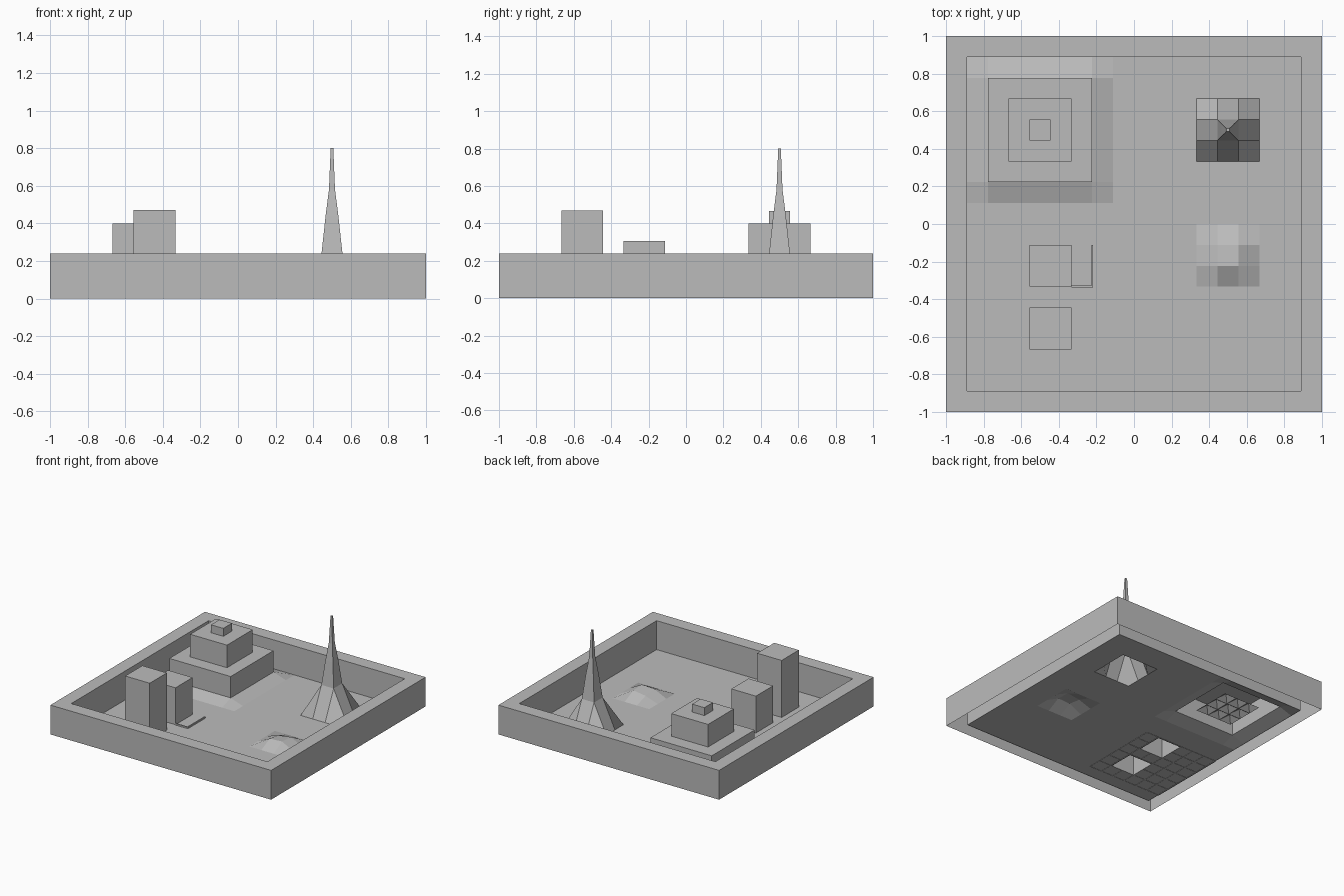
import bpy, bmesh

cube = bpy.data.objects.get("Cube")
if cube:
    bpy.data.objects.remove(cube, do_unlink=True)

C = 1 / 9            # grid cell size
RIM = 0.24           # height of the surrounding frame

grey = bpy.data.materials.new("stone_grey")
grey.use_nodes = True
grey.diffuse_color = (0.5, 0.5, 0.5, 1)
grey.node_tree.nodes["Principled BSDF"].inputs["Base Color"].default_value = (0.5, 0.5, 0.5, 1)


def finish(name, bm):
    mesh = bpy.data.meshes.new(name)
    bm.to_mesh(mesh)
    bm.free()
    mesh.materials.append(grey)
    obj = bpy.data.objects.new(name, mesh)
    bpy.context.collection.objects.link(obj)
    return obj


def square_stack(name, cx, cy, rings, cap=True):
    """Skin square rings of (half width, height), open at the first ring."""
    bm = bmesh.new()
    loops = []
    for half, z in rings:
        loops.append([bm.verts.new((cx + sx * half, cy + sy * half, z))
                      for sx, sy in ((-1, -1), (1, -1), (1, 1), (-1, 1))])
    for low, high in zip(loops, loops[1:]):
        for i in range(4):
            j = (i + 1) % 4
            bm.faces.new((low[i], low[j], high[j], high[i]))
    if cap:
        bm.faces.new(loops[-1])
    return finish(name, bm)


def slab(name, x0, x1, y0, y1, z0, z1):
    bm = bmesh.new()
    bmesh.ops.create_cube(bm, size=1)
    for v in bm.verts:
        v.co = ((x0 + x1) / 2 + v.co.x * (x1 - x0),
                (y0 + y1) / 2 + v.co.y * (y1 - y0),
                (z0 + z1) / 2 + v.co.z * (z1 - z0))
    return finish(name, bm)


# Hollow frame around the ground
square_stack("frame", 0, 0, [(1, 0), (1, RIM), (8 * C, RIM), (8 * C, 0)], cap=False)

# Ground sheet: mound, hill and flared spire foot raised, building footprints open
FLOOR, MOUND = 0.003, 0.04
hill = {(4, -2): 0.055, (5, -2): 0.06, (4, -1): 0.04, (5, -1): 0.055}
footprints = [(-4.5, 4.5, 2.5), (-4, -2, 1), (-4, -5, 1), (4.5, 4.5, 0.5)]


def ground_height(i, j):
    if -7 <= i <= -2 and 2 <= j <= 7:
        return MOUND
    if i in (4, 5) and j in (4, 5):
        return RIM
    return hill.get((i, j), FLOOR)


bm = bmesh.new()
grid = {(i, j): bm.verts.new((i * C, j * C, ground_height(i, j)))
        for i in range(-8, 9) for j in range(-8, 9)}
for i in range(-8, 8):
    for j in range(-8, 8):
        if any(max(abs(i + .5 - a), abs(j + .5 - b)) < r for a, b, r in footprints):
            continue
        bm.faces.new((grid[i, j], grid[i + 1, j], grid[i + 1, j + 1], grid[i, j + 1]))
loose = [v for v in bm.verts if not v.link_faces]
bmesh.ops.delete(bm, geom=loose, context="VERTS")
finish("ground", bm)

# Stepped building
square_stack("platform", -4.5 * C, 4.5 * C, [(2.5 * C, MOUND), (2.5 * C, 0.215)])
square_stack("upper_tier", -4.5 * C, 4.5 * C, [(1.5 * C, 0.215), (1.5 * C, 0.4)])
square_stack("roof_block", -4.5 * C, 4.5 * C, [(0.5 * C, 0.4), (0.5 * C, 0.465)])

# Pyramid pockets under the stepped building
bm = bmesh.new()
for i in range(-6, -3):
    for j in range(3, 6):
        corners = [bm.verts.new(((i + a) * C, (j + b) * C, MOUND))
                   for a, b in ((0, 0), (1, 0), (1, 1), (0, 1))]
        tip = bm.verts.new(((i + .5) * C, (j + .5) * C, 0.08))
        for k in range(4):
            bm.faces.new((corners[k], corners[(k + 1) % 4], tip))
bmesh.ops.remove_doubles(bm, verts=bm.verts, dist=0.001)
finish("underside_pockets", bm)

# Two plain blocks
square_stack("tall_block", -4 * C, -5 * C, [(C, 0), (C, 0.47)])
square_stack("short_block", -4 * C, -2 * C, [(C, 0), (C, 0.305)])

# Spire
square_stack("spire", 4.5 * C, 4.5 * C,
             [(0.5 * C, RIM), (0.034, 0.44), (0.016, 0.58), (0.007, 0.8)])

# Thin ribs under the block district, skipping the open footprints
W = 0.005


def inside_block(a, b):
    return any(max(abs(a - p), abs(b - q)) < r for p, q, r in footprints[1:3])


for k in range(7):
    for m in range(6):
        i, j = -8 + k, -7 + m
        if not inside_block(i, j + .5):
            slab("rib_along_y", i * C - W, i * C + W, j * C, (j + 1) * C, 0, FLOOR - 0.001)
        i, j = -8 + m, -7 + k
        if not inside_block(i + .5, j):
            slab("rib_along_x", i * C, (i + 1) * C, j * C - W, j * C + W, 0, FLOOR - 0.001)

# Low kerb beside the short block
slab("kerb_front", -3 * C, -2 * C, -3 * C - W, -3 * C + W, 0, 0.015)
slab("kerb_side", -2 * C - W, -2 * C + W, -3 * C - W, -C, 0, 0.015)
